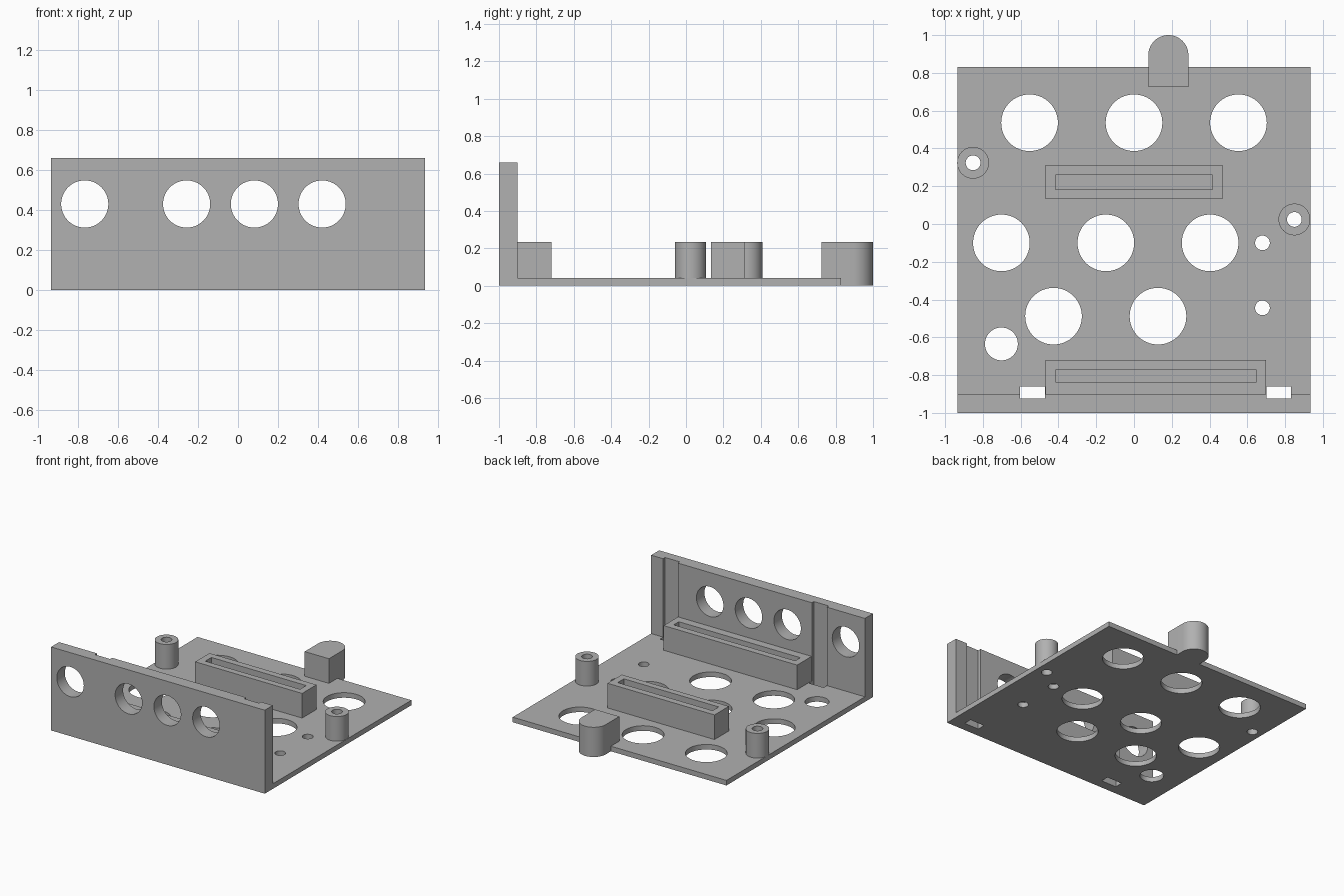
import bpy, bmesh, math
from mathutils import Matrix, Vector

cube = bpy.data.objects.get("Cube")
if cube:
    bpy.data.objects.remove(cube, do_unlink=True)

GREY = (0.44, 0.44, 0.44, 1.0)
grey = bpy.data.materials.new("plain grey")
grey.use_nodes = True
grey.diffuse_color = GREY
grey.node_tree.nodes["Principled BSDF"].inputs["Base Color"].default_value = GREY

HALF, FLOOR, TALL, RISE = 0.935, 0.04, 0.66, 0.235
BACK, WALL_IN = 0.83, -0.9


def add_box(bm, x, y, z):
    """Box from (low, high) pairs."""
    size = [b - a for a, b in (x, y, z)]
    mid = Vector([(a + b) / 2 for a, b in (x, y, z)])
    bmesh.ops.create_cube(bm, size=1, matrix=Matrix.Translation(mid) @ Matrix.Diagonal((*size, 1)))


def add_cylinder(bm, centre, r, depth, along_y=False):
    turn = Matrix.Rotation(math.pi / 2 if along_y else 0, 4, 'X')
    bmesh.ops.create_cone(bm, cap_ends=True, segments=64, radius1=r, radius2=r, depth=depth,
                          matrix=Matrix.Translation(centre) @ turn)


def make(name, bm):
    mesh = bpy.data.meshes.new(name)
    bmesh.ops.recalc_face_normals(bm, faces=bm.faces)
    bm.to_mesh(mesh)
    bm.free()
    mesh.materials.append(grey)
    obj = bpy.data.objects.new(name, mesh)
    bpy.context.scene.collection.objects.link(obj)
    return obj


def cut(obj, bm):
    """Subtract the shapes in bm from obj, then discard them."""
    cutter = make("cutter", bm)
    mod = obj.modifiers.new("cut", 'BOOLEAN')
    mod.operation, mod.solver, mod.object = 'DIFFERENCE', 'EXACT', cutter
    deps = bpy.context.evaluated_depsgraph_get()
    mesh = bpy.data.meshes.new_from_object(obj.evaluated_get(deps))
    obj.modifiers.clear()
    obj.data = mesh
    bpy.data.objects.remove(cutter, do_unlink=True)


def add_notches(bm):
    for x in ((-0.603, -0.47), (0.702, 0.83)):
        add_box(bm, x, (-0.925, -0.86), (-0.1, TALL + 0.1))


def add_tab(bm, z):
    """Upright block with a rounded outer end."""
    r, cx, cy = 0.106, 0.182, 0.894
    outline = [(cx - r, 0.725), (cx + r, 0.725)]
    outline += [(cx + r * math.cos(math.pi * i / 32), cy + r * math.sin(math.pi * i / 32))
                for i in range(33)]
    face = bm.faces.new([bm.verts.new((x, y, z[0])) for x, y in outline])
    up = bmesh.ops.extrude_face_region(bm, geom=[face])["geom"]
    bmesh.ops.translate(bm, vec=(0, 0, z[1] - z[0]),
                        verts=[v for v in up if isinstance(v, bmesh.types.BMVert)])


parts = []
posts = {"right_standoff": (-0.852, 0.324), "left_standoff": (0.849, 0.024)}

# Base plate with vent, screw and post holes
bm = bmesh.new()
add_box(bm, (-HALF, HALF), (WALL_IN, BACK), (0, FLOOR))
plate = make("base_plate", bm)
bm = bmesh.new()
rows = [(0.536, (-0.553, 0, 0.553)), (-0.1, (-0.702, -0.149, 0.403)), (-0.488, (-0.426, 0.127))]
holes = [(x, y, 0.15) for y, xs in rows for x in xs]
holes += [(-0.702, -0.635, 0.087), (0.68, -0.1, 0.039), (0.68, -0.444, 0.039)]
holes += [(x, y, 0.039) for x, y in posts.values()]
for x, y, r in holes:
    add_cylinder(bm, (x, y, 0), r, 0.3)
add_notches(bm)
add_tab(bm, (-0.1, 0.1))
cut(plate, bm)
parts.append(plate)

# Front wall with round openings and vertical grooves inside
bm = bmesh.new()
add_box(bm, (-HALF, HALF), (-1, WALL_IN), (0, TALL))
wall = make("front_wall", bm)
bm = bmesh.new()
for x in (-0.767, -0.257, 0.082, 0.421):
    add_cylinder(bm, (x, -0.95, 0.43), 0.118, 0.4, along_y=True)
add_notches(bm)
cut(wall, bm)
parts.append(wall)

# Slotted holders
for name, x, y, slot_x, slot_y in (
        ("rear_holder", (-0.468, 0.468), (0.133, 0.312), (-0.415, 0.415), (0.183, 0.26)),
        ("front_holder", (-0.468, 0.7), (WALL_IN, -0.72), (-0.415, 0.648), (-0.836, -0.772))):
    bm = bmesh.new()
    add_box(bm, x, y, (FLOOR, RISE))
    holder = make(name, bm)
    bm = bmesh.new()
    add_box(bm, slot_x, slot_y, (0, RISE + 0.1))
    cut(holder, bm)
    parts.append(holder)

# Hollow standoffs
for name, (x, y) in posts.items():
    bm = bmesh.new()
    add_cylinder(bm, (x, y, (FLOOR + RISE) / 2), 0.084, RISE - FLOOR)
    post = make(name, bm)
    bm = bmesh.new()
    add_cylinder(bm, (x, y, RISE / 2), 0.039, 0.6)
    cut(post, bm)
    parts.append(post)

# Rounded tab at the back edge
bm = bmesh.new()
add_tab(bm, (0, RISE))
parts.append(make("back_tab", bm))

# Smooth round walls, keep edges sharp
bpy.ops.object.select_all(action='DESELECT')
for obj in parts:
    obj.select_set(True)
bpy.context.view_layer.objects.active = parts[0]
bpy.ops.object.shade_smooth_by_angle()
